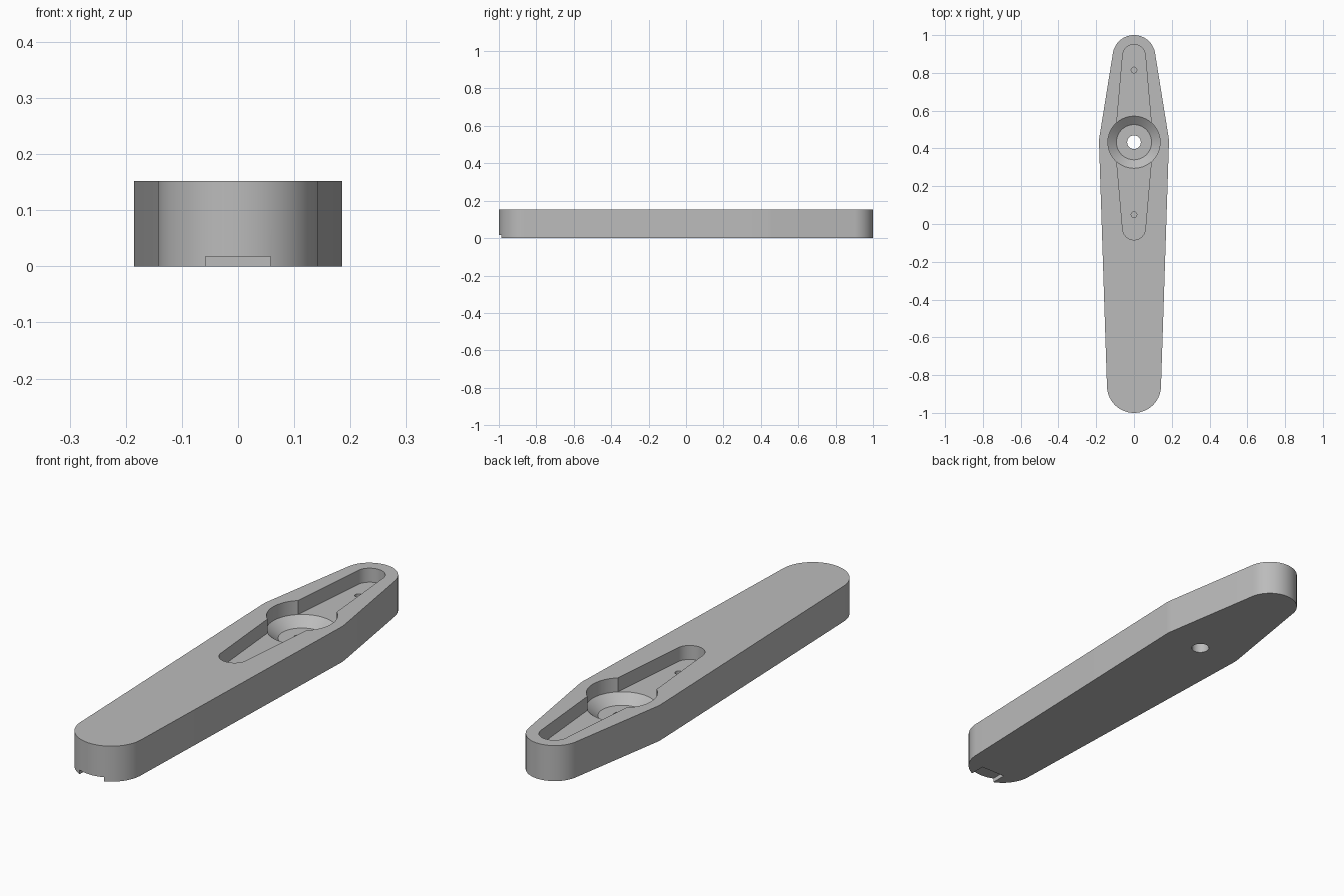
import bpy
import bmesh
from math import cos, sin, tau, radians
from mathutils import Vector
from mathutils.geometry import convex_hull_2d

if "Cube" in bpy.data.objects:
    bpy.data.objects.remove(bpy.data.objects["Cube"], do_unlink=True)

HEIGHT = 0.152
POCKET_Z = 0.092
PIVOT_Y = 0.433
SEG = 96

grey = bpy.data.materials.new("plain grey")
grey.use_nodes = True
colour = (0.5, 0.5, 0.5, 1)
grey.diffuse_color = colour
grey.node_tree.nodes["Principled BSDF"].inputs["Base Color"].default_value = colour


def ring(r, y=0.0):
    return [Vector((r * cos(tau * i / SEG), y + r * sin(tau * i / SEG))) for i in range(SEG)]


def finish(name, bm):
    bmesh.ops.recalc_face_normals(bm, faces=bm.faces)
    mesh = bpy.data.meshes.new(name)
    bm.to_mesh(mesh)
    bm.free()
    mesh.materials.append(grey)
    obj = bpy.data.objects.new(name, mesh)
    bpy.context.collection.objects.link(obj)
    return obj


def loft(name, levels):
    """Solid from stacked outlines, each given as (points, z)."""
    bm = bmesh.new()
    loops = [[bm.verts.new((p.x, p.y, z)) for p in pts] for pts, z in levels]
    for a, b in zip(loops, loops[1:]):
        for i in range(len(a)):
            j = (i + 1) % len(a)
            bm.faces.new((a[i], a[j], b[j], b[i]))
    bm.faces.new(loops[0])
    bm.faces.new(loops[-1])
    return finish(name, bm)


def tapered_plate(name, circles, z0, z1):
    """Upright plate wrapped tightly around (y, radius) circles."""
    pts = [p for y, r in circles for p in ring(r, y)]
    outline = [pts[i] for i in convex_hull_2d(pts)]
    return loft(name, [(outline, z0), (outline, z1)])


def cut(target, cutter):
    cutter.hide_render = True
    mod = target.modifiers.new("cut", 'BOOLEAN')
    mod.operation = 'DIFFERENCE'
    mod.solver = 'EXACT'
    mod.object = cutter
    bpy.context.view_layer.objects.active = target
    bpy.ops.object.modifier_apply(modifier=mod.name)
    bpy.data.objects.remove(cutter, do_unlink=True)


# Tapered handle body
body = tapered_plate("handle_body", [(0.887, 0.113), (PIVOT_Y, 0.185), (-0.857, 0.143)], 0, HEIGHT)

# Long recess in the top
cut(body, tapered_plate("recess_cutter", [(0.89, 0.06), (PIVOT_Y, 0.1), (-0.024, 0.06)], POCKET_Z, 0.3))

# Round pivot seat: straight wall, cone, flat floor and through hole
profile = [(0.036, -0.1), (0.036, 0.055), (0.093, 0.055), (0.138, POCKET_Z), (0.138, 0.3)]
cut(body, loft("pivot_cutter", [(ring(r, PIVOT_Y), z) for r, z in profile]))

# Two small blind holes in the recess floor
for y in (0.815, 0.05):
    hole = ring(0.015, y)
    cut(body, loft("pin_hole_cutter", [(hole, 0.05), (hole, 0.2)]))

# Shallow notch under the front end
corners = [Vector(c) for c in ((-0.058, -1.1), (0.058, -1.1), (0.058, -0.92), (-0.058, -0.92))]
cut(body, loft("notch_cutter", [(corners, -0.1), (corners, 0.018)]))

# Smooth round walls, crisp edges
bpy.ops.object.select_all(action='DESELECT')
body.select_set(True)
bpy.context.view_layer.objects.active = body
bpy.ops.object.shade_smooth_by_angle(angle=radians(20))
